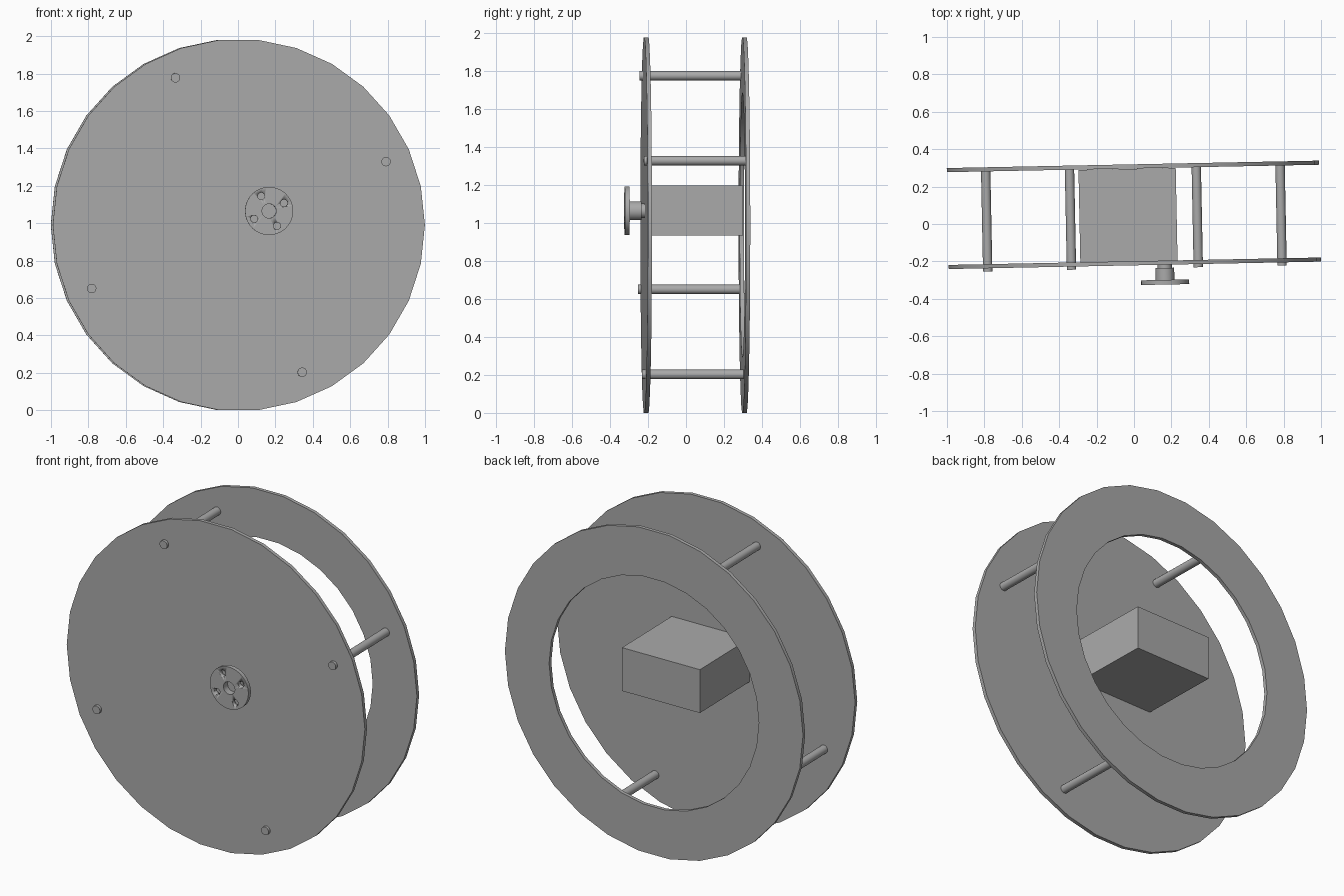
import bpy, bmesh, math
from mathutils import Matrix, Vector

if "Cube" in bpy.data.objects:
    bpy.data.objects.remove(bpy.data.objects["Cube"], do_unlink=True)

grey = bpy.data.materials.new("plain_grey")
grey.use_nodes = True
GREY = (0.4, 0.4, 0.4, 1)
grey.diffuse_color = GREY
grey.node_tree.nodes["Principled BSDF"].inputs["Base Color"].default_value = GREY

AXLE_Z = 0.99
TILT = Matrix.Rotation(0.02, 4, 'Z')  # whole assembly is turned slightly


def finish(name, bm, smooth=True):
    bmesh.ops.recalc_face_normals(bm, faces=bm.faces)
    mesh = bpy.data.meshes.new(name)
    bm.to_mesh(mesh)
    bm.free()
    mesh.materials.append(grey)
    ob = bpy.data.objects.new(name, mesh)
    bpy.context.collection.objects.link(ob)
    ob.matrix_world = TILT
    if smooth:
        bpy.ops.object.select_all(action='DESELECT')
        ob.select_set(True)
        bpy.context.view_layer.objects.active = ob
        bpy.ops.object.shade_smooth_by_angle(angle=math.radians(30))
    return ob


def turned(name, x, z, y0, y1, radius, bore=0, sides=30):
    """Cylinder or tube along y, centred on x, z."""
    bm = bmesh.new()

    def loop(r, y):
        return [bm.verts.new((x + r * math.cos(a), y, z + r * math.sin(a)))
                for a in (math.tau * i / sides for i in range(sides))]

    loops = [loop(radius, y0), loop(radius, y1)]
    if bore:
        loops += [loop(bore, y1), loop(bore, y0)]
    else:
        for ring in loops:
            bm.faces.new(ring)
    pairs = list(zip(loops, loops[1:])) + ([(loops[-1], loops[0])] if bore else [])
    for a, b in pairs:
        for i in range(sides):
            j = (i + 1) % sides
            bm.faces.new((a[i], a[j], b[j], b[i]))
    return finish(name, bm)


# Wheel plates
turned("front_disc", 0, AXLE_Z, -0.221, -0.199, 0.995)
turned("back_ring", 0, AXLE_Z, 0.297, 0.319, 0.995, bore=0.7)

# Spacer rods between the plates
for i in range(4):
    a = math.radians(23.3 + 90 * i)
    turned(f"spacer_rod_{i + 1}", 0.857 * math.cos(a), AXLE_Z + 0.857 * math.sin(a),
           -0.238, 0.318, 0.025, sides=20)

# Motor block
bm = bmesh.new()
bmesh.ops.create_cube(bm, size=1)
bmesh.ops.scale(bm, vec=(0.52, 0.494, 0.265), verts=bm.verts)
bmesh.ops.translate(bm, vec=(-0.031, 0.048, 1.067), verts=bm.verts)
finish("motor_block", bm, smooth=False)

# Drive shaft and mounting hub
HUB_X, HUB_Z = 0.16, 1.065
turned("drive_shaft", HUB_X, HUB_Z, -0.285, -0.199, 0.038)
turned("hub_collar", HUB_X, HUB_Z, -0.303, -0.238, 0.05, bore=0.038)
flange = turned("hub_flange", HUB_X, HUB_Z, -0.327, -0.302, 0.129, bore=0.038)

# Bolt holes through the flange
for i in range(4):
    a = math.radians(28 + 90 * i)
    cutter = turned(f"bolt_hole_cutter_{i + 1}", HUB_X + 0.09 * math.cos(a),
                    HUB_Z + 0.09 * math.sin(a), -0.36, -0.27, 0.019, sides=16)
    cutter.hide_render = True
    cutter.hide_viewport = True
    cut = flange.modifiers.new("bolt_hole", 'BOOLEAN')
    cut.operation = 'DIFFERENCE'
    cut.solver = 'EXACT'
    cut.object = cutter
